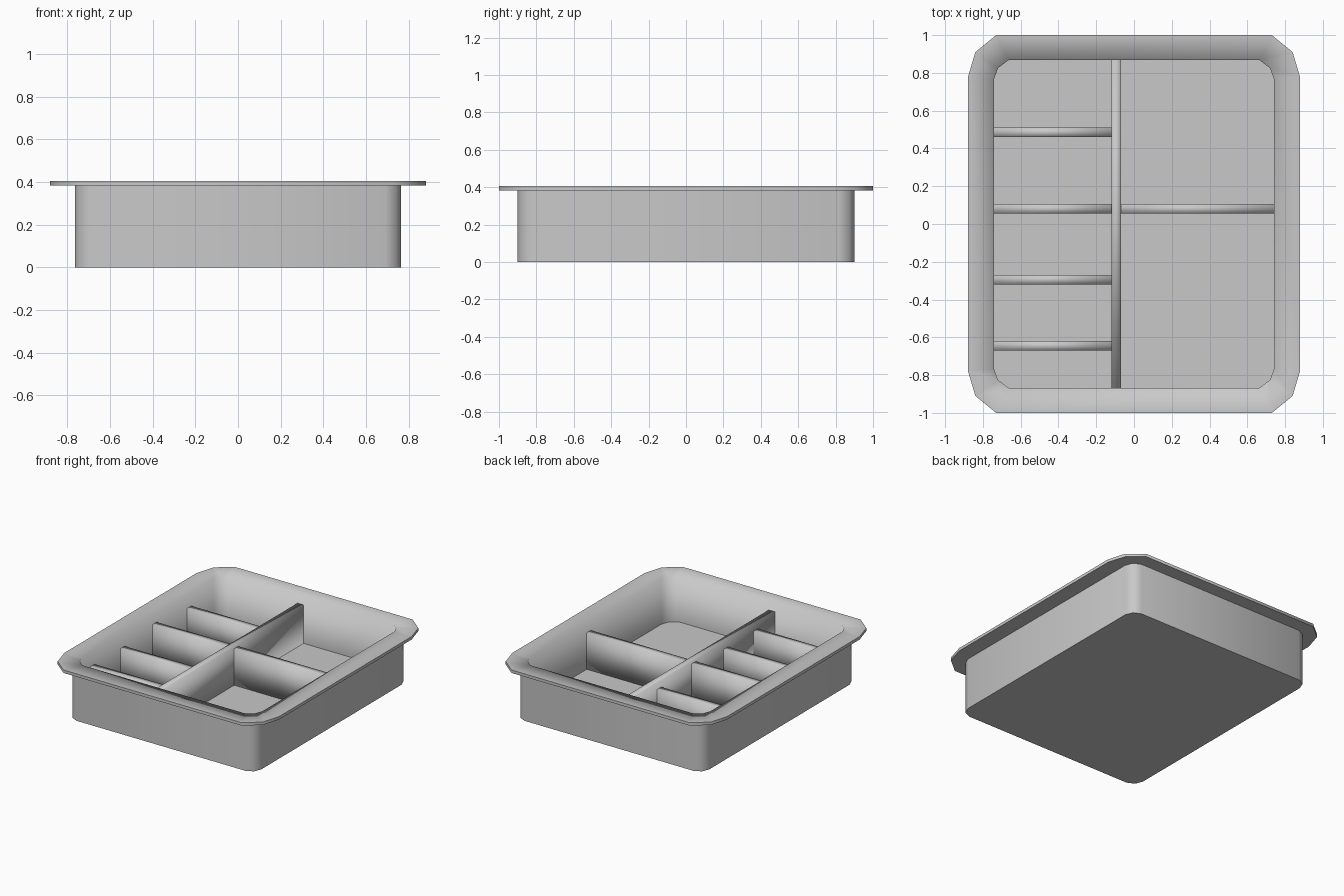
import bpy
import bmesh

cube = bpy.data.objects.get("Cube")
if cube:
    bpy.data.objects.remove(cube, do_unlink=True)

# One grey plastic for everything
grey = bpy.data.materials.new("light_grey_plastic")
grey.use_nodes = True
colour = (0.58, 0.58, 0.58, 1)
grey.diffuse_color = colour
grey.node_tree.nodes["Principled BSDF"].inputs["Base Color"].default_value = colour


def finish(bm, name):
    bmesh.ops.recalc_face_normals(bm, faces=bm.faces)
    for face in bm.faces:
        face.smooth = True
    mesh = bpy.data.meshes.new(name)
    bm.to_mesh(mesh)
    bm.free()
    mesh.materials.append(grey)
    obj = bpy.data.objects.new(name, mesh)
    bpy.context.collection.objects.link(obj)
    return obj


def outline(corner):
    """Mirror one corner's points into a full counter-clockwise loop."""
    points = []
    for sx, sy in ((1, 1), (-1, 1), (-1, -1), (1, -1)):
        quarter = [(sx * x, sy * y) for x, y in corner]
        points += quarter if sx * sy > 0 else quarter[::-1]
    return points


# Corner outlines: body, rim lip and inside of the tray
body = outline([(0.765, 0.82), (0.743, 0.875), (0.69, 0.9)])
lip = outline([(0.88, 0.775), (0.84, 0.91), (0.73, 1.0)])
inside = outline([(0.74, 0.77), (0.72, 0.825), (0.665, 0.867)])

# Tray shell: outer wall, rim underside, rim edge, rim top, inner wall
floor_z, rim_z = 0.065, 0.405
bm = bmesh.new()
section = [(body, 0), (body, 0.383), (lip, 0.383), (lip, rim_z),
           (inside, rim_z), (inside, floor_z)]
rings = [[bm.verts.new((x, y, z)) for x, y in loop] for loop, z in section]
count = len(body)
for low, high in zip(rings, rings[1:]):
    for i in range(count):
        j = (i + 1) % count
        bm.faces.new((low[i], low[j], high[j], high[i]))
bm.faces.new(rings[0][::-1])
bm.faces.new(rings[-1])

# Crisp creases, except the softened inner lip of the rim
for n, ring in enumerate(rings):
    if n != 4:
        for i in range(count):
            bm.edges.get((ring[i], ring[(i + 1) % count])).smooth = False
finish(bm, "tray")


def divider(name, x0, x1, y0, y1, top):
    bm = bmesh.new()
    bmesh.ops.create_cube(bm, size=1)
    low = floor_z - 0.01
    for v in bm.verts:
        v.co = ((x0 + x1) / 2 + v.co.x * (x1 - x0),
                (y0 + y1) / 2 + v.co.y * (y1 - y0),
                (low + top) / 2 + v.co.z * (top - low))
    finish(bm, name)


# Long divider and cross dividers
divider("long_divider", -0.12, -0.07, -0.87, 0.87, 0.35)
divider("right_cross_divider", -0.075, 0.745, 0.055, 0.105, 0.335)
for n, (y, top) in enumerate([(0.485, 0.3), (0.08, 0.335),
                              (-0.295, 0.3), (-0.645, 0.3)]):
    divider(f"left_cross_divider_{n + 1}", -0.745, -0.115,
            y - 0.025, y + 0.025, top)
